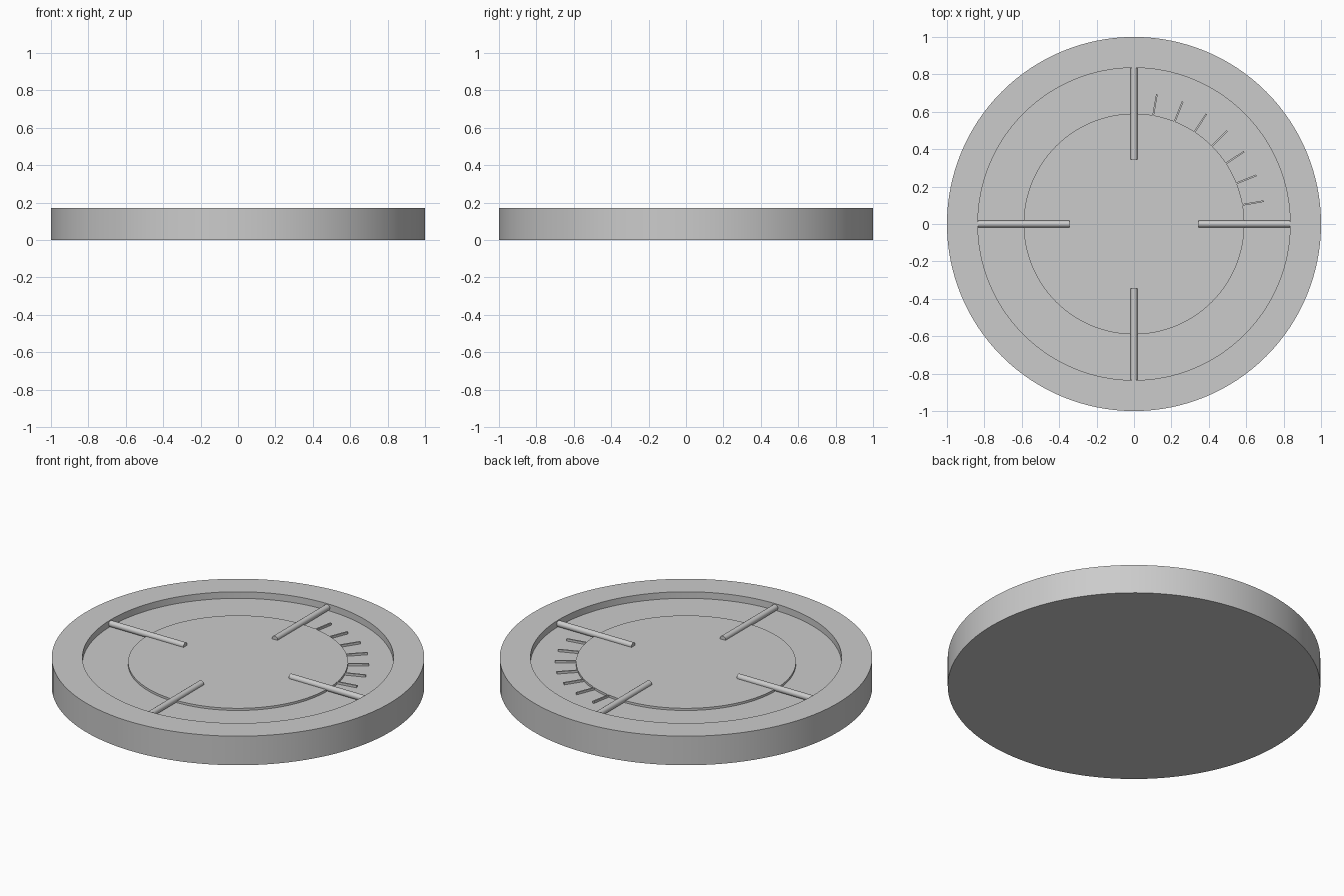
import bpy, bmesh, math
from mathutils import Matrix

if "Cube" in bpy.data.objects:
    bpy.data.objects.remove(bpy.data.objects["Cube"])

SEG = 128
RIM_TOP, FLOOR, DISC_TOP = 0.172, 0.133, 0.146
R_OUT, R_IN, R_DISC = 1.0, 0.835, 0.59


def finish(name, bm, smooth=True):
    bmesh.ops.remove_doubles(bm, verts=bm.verts, dist=1e-5)
    bmesh.ops.recalc_face_normals(bm, faces=bm.faces)
    mesh = bpy.data.meshes.new(name)
    bm.to_mesh(mesh)
    bm.free()
    ob = bpy.data.objects.new(name, mesh)
    bpy.context.collection.objects.link(ob)
    if smooth:
        bpy.ops.object.select_all(action='DESELECT')
        ob.select_set(True)
        bpy.context.view_layer.objects.active = ob
        bpy.ops.object.shade_smooth_by_angle(angle=math.radians(35))
    return ob


def lathe(name, profile):
    bm = bmesh.new()
    verts = [bm.verts.new((r, 0, z)) for r, z in profile]
    edges = [bm.edges.new(p) for p in zip(verts, verts[1:])]
    bmesh.ops.spin(bm, geom=verts + edges, cent=(0, 0, 0), axis=(0, 0, 1),
                   angle=math.tau, steps=SEG, use_merge=True)
    return finish(name, bm)


# Shallow dish with a broad flat rim
lathe("dish", [(0, 0), (R_OUT, 0), (R_OUT, RIM_TOP), (R_IN, RIM_TOP),
               (R_IN, FLOOR), (0, FLOOR)])

# Slightly raised centre disc resting on the dish floor
lathe("centre_disc", [(R_DISC, FLOOR), (R_DISC, DISC_TOP), (0, DISC_TOP)])

# Four round radial bars reaching from the rim over the disc
for i in range(4):
    r0, r1 = 0.345, R_IN
    bm = bmesh.new()
    place = (Matrix.Rotation(i * math.pi / 2, 4, 'Z')
             @ Matrix.Translation(((r0 + r1) / 2, 0, 0.150))
             @ Matrix.Rotation(math.pi / 2, 4, 'Y'))
    bmesh.ops.create_cone(bm, cap_ends=True, segments=16, radius1=0.018,
                          radius2=0.018, depth=r1 - r0, matrix=place)
    finish(f"radial_bar_{i + 1}", bm)

# Seven thin scale ticks in one quadrant
for i in range(7):
    angle = math.radians(10 + i * 70 / 6)
    bm = bmesh.new()
    place = (Matrix.Rotation(angle, 4, 'Z')
             @ Matrix.Translation((0.647, 0, 0.137))
             @ Matrix.Diagonal((0.115, 0.009, 0.018, 1)))
    bmesh.ops.create_cube(bm, size=1, matrix=place)
    finish(f"scale_tick_{i + 1}", bm, smooth=False)
